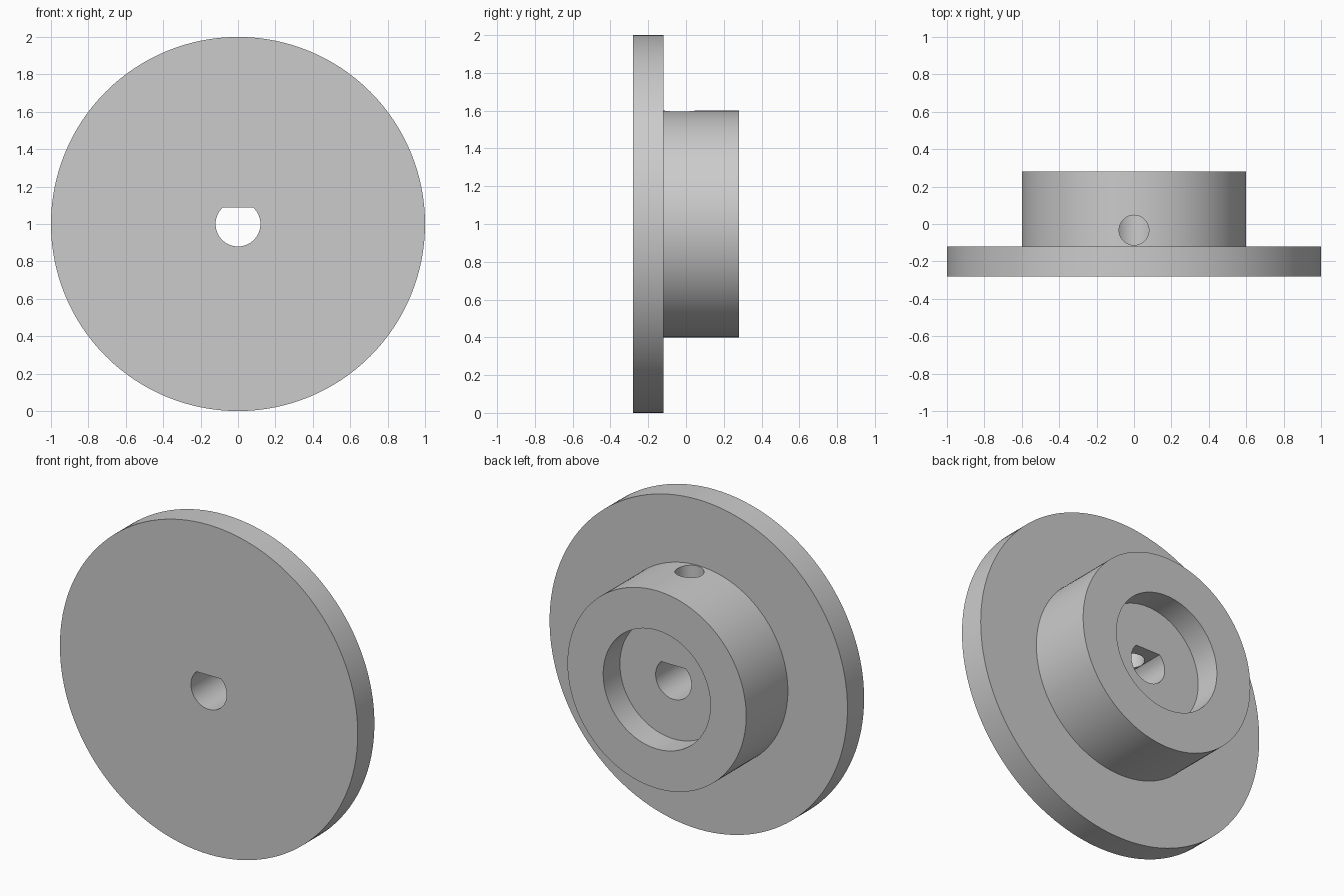
import bpy, bmesh, math
from mathutils import Vector

cube = bpy.data.objects.get("Cube")
if cube:
    bpy.data.objects.remove(cube, do_unlink=True)

CENTRE = Vector((0, 0, 1))
STEPS = 128


def make_object(name, bm):
    bmesh.ops.remove_doubles(bm, verts=bm.verts, dist=1e-5)
    bmesh.ops.recalc_face_normals(bm, faces=bm.faces)
    mesh = bpy.data.meshes.new(name)
    bm.to_mesh(mesh)
    bm.free()
    obj = bpy.data.objects.new(name, mesh)
    bpy.context.collection.objects.link(obj)
    return obj


def prism(name, points, sweep):
    bm = bmesh.new()
    face = bm.faces.new([bm.verts.new(p) for p in points])
    ext = bmesh.ops.extrude_face_region(bm, geom=[face])
    verts = [g for g in ext["geom"] if isinstance(g, bmesh.types.BMVert)]
    bmesh.ops.translate(bm, verts=verts, vec=sweep)
    # Keep a bottom cap so the cutter is closed
    if not any(len(f.verts) == len(points) and f.calc_center_median().length < 1e-9 for f in bm.faces):
        bmesh.ops.holes_fill(bm, edges=[e for e in bm.edges if e.is_boundary])
    obj = make_object(name, bm)
    obj.hide_render = True
    return obj


# Grey metal
grey = bpy.data.materials.new("grey_metal")
grey.use_nodes = True
colour = (0.6, 0.6, 0.6, 1)
grey.diffuse_color = colour
grey.node_tree.nodes["Principled BSDF"].inputs["Base Color"].default_value = colour

# Flange and hub with recessed back, turned from a profile of (radius, y)
profile = [(0, -0.28), (1, -0.28), (1, -0.12), (0.6, -0.12),
           (0.6, 0.28), (0.36, 0.28), (0.36, 0.12), (0, 0.12)]
bm = bmesh.new()
verts = [bm.verts.new((r, y, 1)) for r, y in profile]
edges = [bm.edges.new(pair) for pair in zip(verts, verts[1:])]
bmesh.ops.spin(bm, geom=verts + edges, cent=CENTRE, axis=(0, 1, 0),
               angle=math.tau, steps=STEPS, use_merge=False)
bmesh.ops.remove_doubles(bm, verts=bm.verts, dist=1e-5)
bmesh.ops.dissolve_limit(bm, angle_limit=0.001, verts=bm.verts, edges=bm.edges)
body = make_object("flanged_hub", bm)
body.data.materials.append(grey)

# D-shaped shaft bore, flat on top
bore_r, flat = 0.12, 0.087
start = math.pi - math.asin(flat / bore_r)
span = math.tau - 2 * (math.pi / 2 - math.asin(flat / bore_r))
arc = [start + span * i / 48 for i in range(49)]
bore = prism("bore_cutter",
             [(bore_r * math.cos(a), -0.5, 1 + bore_r * math.sin(a)) for a in arc],
             (0, 1, 0))

# Set screw hole from the top of the hub into the bore
ring = [math.tau * i / 48 for i in range(48)]
screw = prism("screw_hole_cutter",
              [(0.08 * math.cos(a), -0.033 + 0.08 * math.sin(a), 1) for a in ring],
              (0, 0, 0.8))

bpy.context.view_layer.objects.active = body
for cutter in (bore, screw):
    mod = body.modifiers.new(cutter.name, 'BOOLEAN')
    mod.operation = 'DIFFERENCE'
    mod.solver = 'EXACT'
    mod.object = cutter
    bpy.ops.object.modifier_apply(modifier=mod.name)
    bpy.data.objects.remove(cutter, do_unlink=True)

# Smooth round walls with crisp rims
bpy.ops.object.select_all(action='DESELECT')
body.select_set(True)
bpy.ops.object.shade_smooth_by_angle(angle=math.radians(30))
